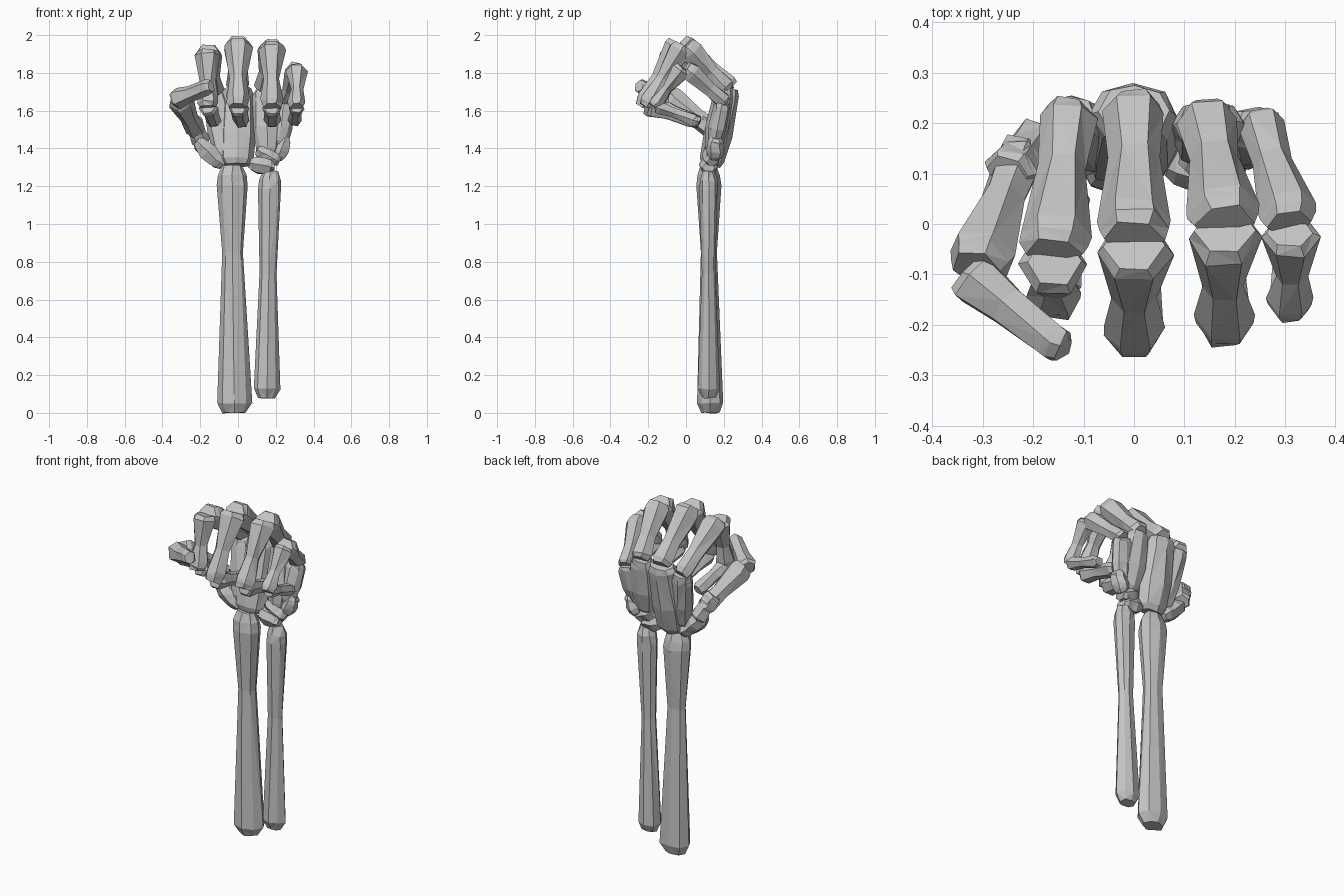
import bpy, bmesh, math, random
from mathutils import Vector

random.seed(4)
cube = bpy.data.objects.get("Cube")
if cube:
    bpy.data.objects.remove(cube, do_unlink=True)

bone_grey = bpy.data.materials.new("bone_grey")
bone_grey.use_nodes = True
colour = (0.55, 0.55, 0.55, 1)
bone_grey.diffuse_color = colour
bone_grey.node_tree.nodes["Principled BSDF"].inputs["Base Color"].default_value = colour

SIDEWAYS = Vector((1, 0, 0))
FORWARD = Vector((0, 1, 0))
UPWARD = Vector((0, 0, 1))


def roughen(point, amount=0.004):
    """Shift a point slightly so that the facets look carved."""
    return point + Vector([random.uniform(-amount, amount) for axis in point])


def bone(name, start, end, start_width, waist, end_width, flatness=0.95,
         sides=6, middle=0.4, chamfer=0.07, cap=0.78, width_axis=SIDEWAYS):
    """Faceted bone with a narrow shaft and two chamfered heads (half widths)."""
    start, end = Vector(start), Vector(end)
    axis = (end - start).normalized()
    across = (width_axis - axis * width_axis.dot(axis)).normalized()
    depth = axis.cross(across)
    # Heads stay full over a short length, and end in smaller flat caps
    profile = [(0, start_width * cap), (chamfer, start_width), (middle, waist),
               (1 - chamfer * 2, end_width), (1 - chamfer, end_width * 0.95),
               (1, end_width * cap)]

    bm = bmesh.new()
    rings = []
    for along, radius in profile:
        centre = start.lerp(end, along)
        ring = []
        for side in range(sides):
            angle = math.tau * side / sides
            offset = across * math.cos(angle) + depth * math.sin(angle) * flatness
            ring.append(bm.verts.new(roughen(centre + offset * radius)))
        rings.append(ring)

    for lower, upper in zip(rings, rings[1:]):
        for side in range(sides):
            following = (side + 1) % sides
            bm.faces.new((lower[side], lower[following], upper[following], upper[side]))
    bmesh.ops.triangulate(bm, faces=bm.faces[:])
    for end_ring in (rings[0], rings[-1]):
        bm.faces.new(end_ring)
    bmesh.ops.recalc_face_normals(bm, faces=bm.faces[:])

    mesh = bpy.data.meshes.new(name)
    bm.to_mesh(mesh)
    bm.free()
    mesh.materials.append(bone_grey)
    bpy.context.collection.objects.link(bpy.data.objects.new(name, mesh))


# Forearm
bone("radius", start=(-0.02, 0.13, 0), end=(-0.03, 0.12, 1.31), start_width=0.093,
     waist=0.056, end_width=0.083, flatness=0.76, sides=8, middle=0.65, chamfer=0.04, cap=0.65)
bone("ulna", start=(0.15, 0.12, 0.08), end=(0.17, 0.12, 1.28), start_width=0.07,
     waist=0.043, end_width=0.062, flatness=0.8, sides=8, middle=0.55, chamfer=0.04, cap=0.65)


# Wrist bones
def wrist_bone(name, start, end, width):
    bone(name, start, end, start_width=width * 0.8, waist=width, end_width=width * 0.9,
         chamfer=0.15, cap=0.65, width_axis=FORWARD)


wrist_bone("wrist_thumb_side", start=(-0.22, 0.13, 1.44), end=(-0.08, 0.14, 1.31), width=0.055)
wrist_bone("wrist_centre", start=(0.06, 0.12, 1.32), end=(0.19, 0.12, 1.3), width=0.055)
wrist_bone("wrist_outer", start=(0.1, 0.13, 1.39), end=(0.22, 0.14, 1.33), width=0.05)
wrist_bone("wrist_little_side", start=(0.21, 0.15, 1.34), end=(0.25, 0.16, 1.46), width=0.05)


# Each finger curls from the palm over its top knuckle, down, and back inward
def finger(name, spread, size, base_y, knuckle_y, front_y, palm_foot, foot_width, palm_width):
    base = Vector((spread * 0.8, base_y, 1.39 + 0.33 * size))
    knuckle = Vector((spread, knuckle_y, 1.4 + 0.56 * size))
    front = Vector((spread, front_y, 1.62))
    tip = Vector((spread * 0.9 + 0.02, 0.07, 1.54))
    gap = FORWARD * 0.015

    bone(name + "_palm_bone", palm_foot, base - gap,
         start_width=foot_width, waist=palm_width, end_width=palm_width * 0.9,
         flatness=0.75, sides=8)
    bone(name + "_near_bone", base, knuckle,
         start_width=0.062 * size, waist=0.052 * size, end_width=0.076 * size)
    bone(name + "_middle_bone", knuckle - gap, front,
         start_width=0.076 * size, waist=0.042 * size, end_width=0.06 * size, middle=0.55)
    bone(name + "_tip_bone", front + gap, tip,
         start_width=0.055 * size, waist=0.042 * size, end_width=0.045 * size)


finger("index", spread=-0.16, size=0.92, base_y=0.23, knuckle_y=-0.06, front_y=-0.15,
       palm_foot=(-0.07, 0.14, 1.36), foot_width=0.06, palm_width=0.07)
finger("middle", spread=0, size=1, base_y=0.24, knuckle_y=-0.03, front_y=-0.23,
       palm_foot=(-0.01, 0.13, 1.31), foot_width=0.09, palm_width=0.1)
finger("ring", spread=0.18, size=0.97, base_y=0.22, knuckle_y=0, front_y=-0.21,
       palm_foot=(0.16, 0.14, 1.38), foot_width=0.06, palm_width=0.08)
finger("little", spread=0.31, size=0.76, base_y=0.21, knuckle_y=0, front_y=-0.17,
       palm_foot=(0.21, 0.15, 1.42), foot_width=0.05, palm_width=0.065)

# Thumb
bone("thumb_base", start=(-0.19, 0.17, 1.43), end=(-0.25, 0.1, 1.56),
     start_width=0.05, waist=0.045, end_width=0.055)
bone("thumb_near_bone", start=(-0.22, 0.15, 1.49), end=(-0.31, -0.09, 1.67),
     start_width=0.055, waist=0.05, end_width=0.072, width_axis=UPWARD)
bone("thumb_tip_bone", start=(-0.33, -0.1, 1.66), end=(-0.14, -0.25, 1.73),
     start_width=0.06, waist=0.046, end_width=0.042, width_axis=UPWARD)
